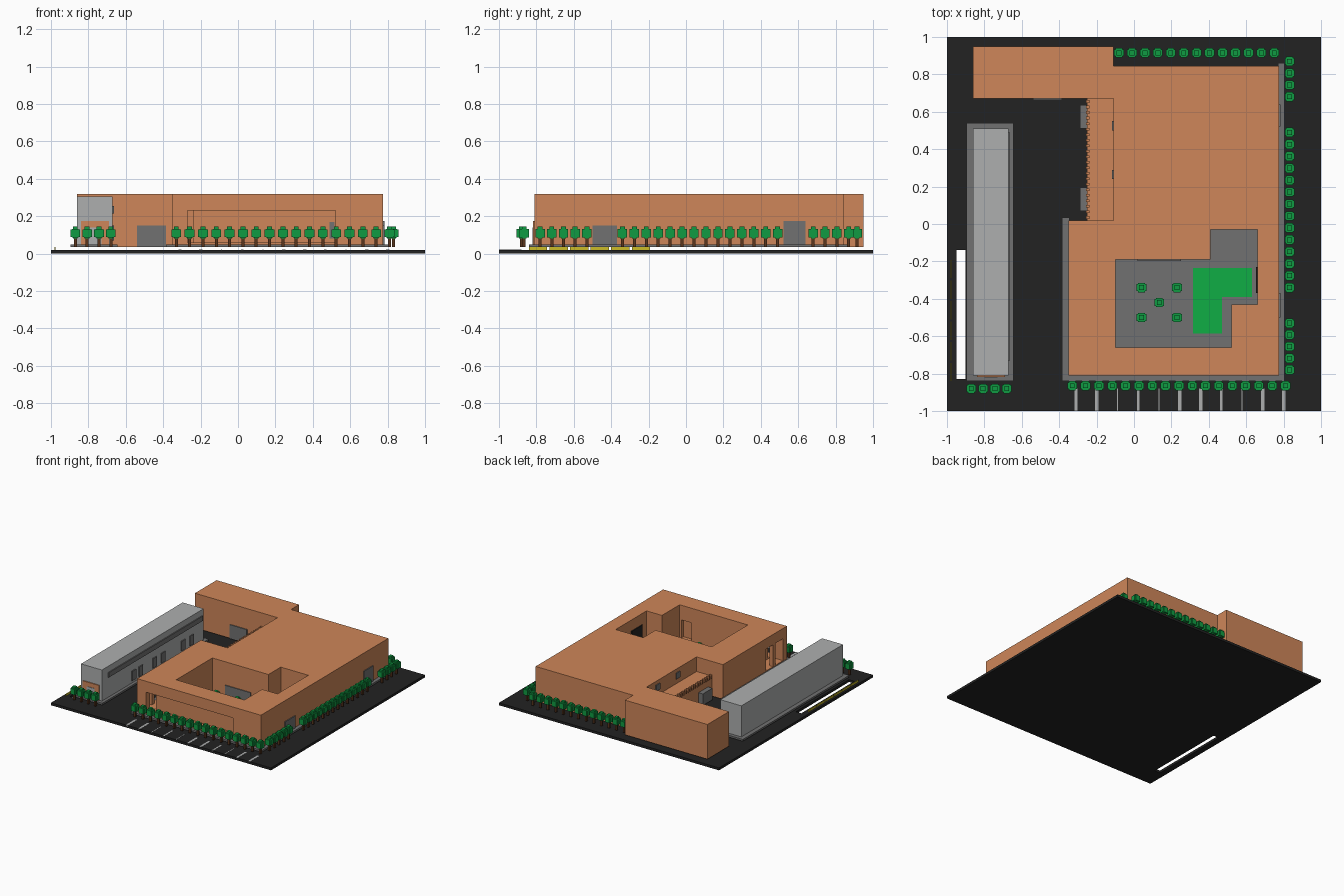
import bpy, bmesh


def mat(name, r, g, b):
    m = bpy.data.materials.new(name)
    m.diffuse_color = (r, g, b, 1)
    return m


ASPHALT = mat("asphalt", 0.016, 0.016, 0.016)
CLAY = mat("clay_wall", 0.62, 0.24, 0.10)
PAVE = mat("dark_grey", 0.165, 0.165, 0.165)
GREY = mat("light_grey", 0.42, 0.43, 0.43)
GRASS = mat("grass", 0.005, 0.42, 0.06)
LEAF = mat("leaf", 0.005, 0.33, 0.055)
WOOD = mat("trunk", 0.10, 0.035, 0.012)
YELLOW = mat("yellow", 0.60, 0.50, 0.02)

B = 0.035   # level where everything above the slab starts


def finish(name, bm, mats):
    me = bpy.data.meshes.new(name)
    bmesh.ops.recalc_face_normals(bm, faces=bm.faces)
    bm.to_mesh(me)
    bm.free()
    ob = bpy.data.objects.new(name, me)
    for m in mats:
        me.materials.append(m)
    bpy.context.collection.objects.link(ob)
    return ob


def add_box(bm, x0, x1, y0, y1, z0, z1, index=0):
    vs = bmesh.ops.create_cube(bm, size=1)["verts"]
    for v in vs:
        v.co = (x1 if v.co.x > 0 else x0, y1 if v.co.y > 0 else y0, z1 if v.co.z > 0 else z0)
    for f in {f for v in vs for f in v.link_faces}:
        f.material_index = index


def boxes(name, m, *dims):
    bm = bmesh.new()
    for d in dims:
        add_box(bm, *d)
    return finish(name, bm, [m])


def prism(name, m, pts, z0, z1):
    bm = bmesh.new()
    face = bm.faces.new([bm.verts.new((x, y, z0)) for x, y in pts])
    ext = bmesh.ops.extrude_face_region(bm, geom=[face], use_keep_orig=True)["geom"]
    for v in ext:
        if isinstance(v, bmesh.types.BMVert):
            v.co.z = z1
    return finish(name, bm, [m])


def cut(target, cutter):
    mod = target.modifiers.new(cutter.name, "BOOLEAN")
    mod.operation = "DIFFERENCE"
    mod.solver = "EXACT"
    mod.object = cutter
    cutter.hide_render = True
    cutter.display_type = "WIRE"


def spread(a, b, n):
    return [a + (b - a) * i / (n - 1) for i in range(n)]


# Ground slab with a long slot on the left
slab = boxes("ground_slab", ASPHALT, (-1, 1, -1, 1, 0, 0.02))
cut(slab, boxes("slot_cutter", ASPHALT, (-0.95, -0.90, -0.83, -0.14, -0.1, 0.1)))

# Parking lines along the front edge
lines = []
for i, x in enumerate(spread(-0.31, 0.80, 11)):
    w = (0.009, 0.009, 0.003, 0.006, 0.003, 0.009, 0.009, 0.006, 0.003, 0.009, 0.009)[i]
    lines.append((x - w, x + w, -1.0, -0.88, 0.012, 0.021))
boxes("parking_lines", GREY, *lines)

# Low yellow barrier on the left edge
boxes("yellow_barrier", YELLOW,
      *[(-0.982, -0.975, y, y + 0.098, 0.02, B) for y in spread(-0.84, -0.29, 6)])

# Main building: one L-shaped block with a back wing
main = prism("main_building", CLAY,
             [(-0.86, 0.67), (-0.11, 0.67), (-0.11, 0.02), (-0.35, 0.02), (-0.35, -0.81),
              (0.775, -0.81), (0.775, 0.845), (-0.11, 0.845), (-0.11, 0.95), (-0.86, 0.95)],
             B, 0.32)
yard = [(-0.10, -0.19), (0.41, -0.19), (0.41, -0.03), (0.66, -0.03),
        (0.66, -0.43), (0.52, -0.43), (0.52, -0.66), (-0.10, -0.66)]
cut(main, prism("courtyard_cutter", CLAY, yard, 0.0, 0.5))
cut(main, boxes("front_gallery_cutter", CLAY, (-0.27, 0.52, -0.9, -0.72, 0.06, 0.23)))
cut(main, boxes("side_gallery_cutter", CLAY, (-0.5, -0.24, -0.76, -0.54, 0.055, 0.235)))
cut(main, boxes("courtyard_alcove_cutter", CLAY, (0.41, 0.505, -0.69, -0.64, 0.05, 0.20)))
boxes("gallery_post", CLAY, (-0.35, -0.32, -0.66, -0.63, 0.05, 0.24))

# Courtyard floor and lawn
prism("courtyard_floor", PAVE, yard, B, 0.045)
prism("courtyard_lawn", GRASS,
      [(0.315, -0.235), (0.63, -0.235), (0.63, -0.39), (0.47, -0.39), (0.47, -0.585), (0.315, -0.585)],
      0.045, 0.053)

# Terrace block with a toothed edge
boxes("terrace_block", CLAY, (-0.25, -0.11, 0.02, 0.67, B, 0.20))
boxes("terrace_teeth", CLAY,
      *[(-0.257, -0.238, y - 0.007, y + 0.007, 0.185, 0.215) for y in spread(0.035, 0.655, 22)])

# Raised kerb around the main building and porches under the terrace
boxes("main_kerb", PAVE, (-0.385, 0.805, -0.84, -0.805, B, 0.05),
      (-0.385, -0.345, -0.805, 0.035, B, 0.05), (0.77, 0.805, -0.805, 0.86, B, 0.05))
boxes("terrace_porches", PAVE, (-0.29, -0.25, 0.51, 0.635, B, 0.13), (-0.29, -0.25, 0.07, 0.195, B, 0.13))

# Doors and windows as thin plates
boxes("main_doors", PAVE,
      (0.775, 0.782, -0.50, -0.37, 0.05, 0.15), (0.775, 0.782, 0.52, 0.64, 0.05, 0.175),
      (-0.54, -0.385, 0.663, 0.67, B, 0.15), (0.02, 0.25, -0.197, -0.19, 0.045, 0.13),
      (0.49, 0.515, -0.727, -0.72, 0.08, 0.17),
      (-0.117, -0.11, 0.24, 0.29, 0.24, 0.29), (-0.117, -0.11, 0.50, 0.55, 0.24, 0.29))
boxes("courtyard_dark_door", ASPHALT, (0.653, 0.66, -0.37, -0.23, 0.05, 0.23))

# Long grey annex on its kerb
boxes("annex_kerb", PAVE, (-0.895, -0.645, -0.84, 0.54, B, 0.05))
boxes("annex", GREY, (-0.86, -0.67, -0.81, 0.51, 0.05, 0.305))
boxes("annex_window_band", PAVE, (-0.67, -0.662, -0.73, 0.49, 0.215, 0.255))
boxes("annex_windows", PAVE,
      *[(-0.67, -0.662, y - 0.025, y + 0.025, 0.07, 0.15) for y in (-0.40, -0.31, -0.13, -0.02, 0.24, 0.35)])
boxes("annex_door_frame", CLAY, (-0.84, -0.69, -0.818, -0.81, 0.05, 0.175))
boxes("annex_door", GREY, (-0.80, -0.73, -0.822, -0.818, 0.05, 0.14))

# Blocky trees in rows
spots = [(x, -0.865) for x in spread(-0.33, 0.81, 17)]
spots += [(x, -0.88) for x in spread(-0.87, -0.68, 4)]
spots += [(x, 0.915) for x in spread(-0.08, 0.75, 13)]
for a, b, n in ((0.68, 0.87, 4), (-0.34, 0.49, 14), (-0.78, -0.53, 5)):
    spots += [(0.832, y) for y in spread(a, b, n)]
spots += [(0.04, -0.34), (0.23, -0.34), (0.135, -0.42), (0.04, -0.50), (0.23, -0.50)]
bm = bmesh.new()
for x, y in spots:
    add_box(bm, x - 0.008, x + 0.008, y - 0.008, y + 0.008, B, 0.088, 1)
    for hx, hy, z0, z1 in ((0.026, 0.018, 0.088, 0.13), (0.018, 0.025, 0.086, 0.132),
                           (0.013, 0.013, 0.08, 0.145)):
        add_box(bm, x - hx, x + hx, y - hy, y + hy, z0, z1)
finish("trees", bm, [LEAF, WOOD])
